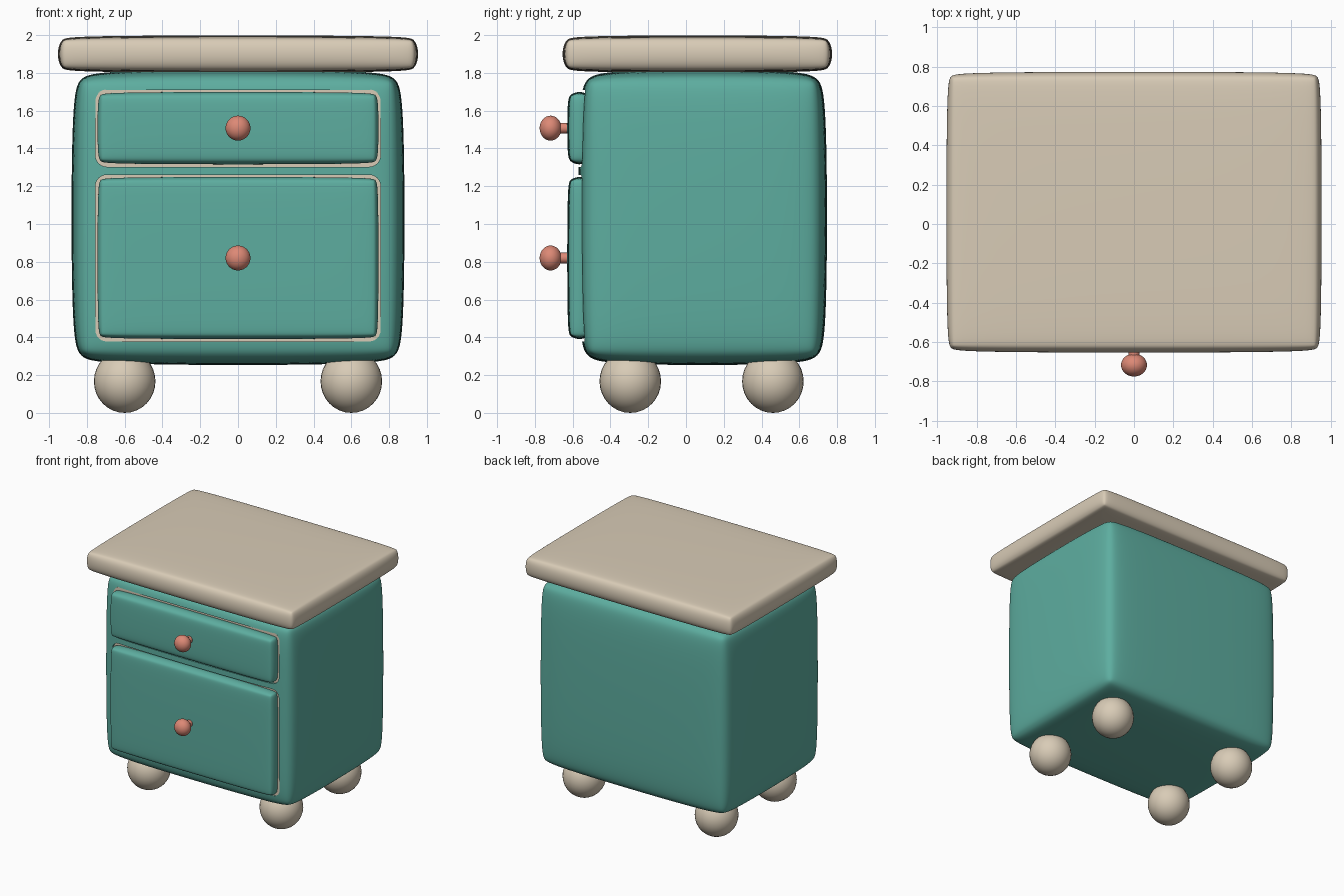
import bpy, bmesh, math
from mathutils import Vector, Matrix

if "Cube" in bpy.data.objects:
    bpy.data.objects.remove(bpy.data.objects["Cube"])


def material(name, rgb):
    m = bpy.data.materials.new(name)
    m.diffuse_color = (*rgb, 1)
    m.use_nodes = True
    m.node_tree.nodes["Principled BSDF"].inputs["Base Color"].default_value = m.diffuse_color
    return m


TEAL = material("teal", (0.11, 0.42, 0.35))
CREAM = material("cream", (0.69, 0.60, 0.47))
CORAL = material("coral", (0.72, 0.25, 0.18))


def finish(name, bm, mat):
    me = bpy.data.meshes.new(name)
    bm.to_mesh(me)
    bm.free()
    ob = bpy.data.objects.new(name, me)
    bpy.context.collection.objects.link(ob)
    me.materials.append(mat)
    return ob


def apply_modifiers(ob):
    bpy.ops.object.select_all(action='DESELECT')
    bpy.context.view_layer.objects.active = ob
    ob.select_set(True)
    for m in list(ob.modifiers):
        bpy.ops.object.modifier_apply(modifier=m.name)
    bpy.ops.object.shade_smooth_by_angle(angle=math.radians(35))


def soft_box(name, lo, hi, radius, mat, levels=3, y_edges_only=False):
    """Pillow-soft box: bevelled cage, subdivided."""
    lo, hi = Vector(lo), Vector(hi)
    bm = bmesh.new()
    bmesh.ops.create_cube(bm, size=1)
    bmesh.ops.scale(bm, vec=hi - lo, verts=bm.verts)
    bmesh.ops.translate(bm, vec=(lo + hi) / 2, verts=bm.verts)
    edges = bm.edges[:]
    if y_edges_only:
        edges = [e for e in edges
                 if abs(e.verts[0].co.y - e.verts[1].co.y) > 1e-4]
    bmesh.ops.bevel(bm, geom=edges, offset=radius, affect='EDGES', profile=0.5,
                    segments=6 if y_edges_only else 2)
    ob = finish(name, bm, mat)
    if levels:
        s = ob.modifiers.new("soft", 'SUBSURF')
        s.levels = s.render_levels = levels
        apply_modifiers(ob)
    return ob


def ball(name, centre, radii, mat):
    bm = bmesh.new()
    bmesh.ops.create_uvsphere(bm, u_segments=32, v_segments=16, radius=1)
    bmesh.ops.scale(bm, vec=radii, verts=bm.verts)
    bmesh.ops.translate(bm, vec=centre, verts=bm.verts)
    ob = finish(name, bm, mat)
    apply_modifiers(ob)


# Cabinet body and overhanging top
body = soft_box("cabinet_body", (-0.885, -0.575, 0.25), (0.885, 0.75, 1.82), 0.15, TEAL, 4)
soft_box("top_slab", (-0.955, -0.655, 1.80), (0.955, 0.775, 2.0), 0.07, CREAM)

# Drawers, each set in a shallow recess with a cream lining
for label, z0, z1 in (("upper", 1.315, 1.70), ("lower", 0.39, 1.25)):
    cutter = soft_box(label + "_recess_cutter", (-0.755, -0.8, z0 - 0.012),
                      (0.755, -0.53, z1 + 0.01), 0.06, TEAL, 0, True)
    cut = body.modifiers.new("recess", 'BOOLEAN')
    cut.operation, cut.object, cut.solver = 'DIFFERENCE', cutter, 'EXACT'
    apply_modifiers(body)
    bpy.data.objects.remove(cutter)

    lining = soft_box(label + "_recess_lining", (-0.757, -0.535, z0 - 0.014),
                      (0.757, -0.51, z1 + 0.012), 0.06, CREAM, 0, True)
    apply_modifiers(lining)
    soft_box(label + "_drawer_front", (-0.745, -0.63, z0), (0.745, -0.50, z1), 0.05, TEAL)

    # Knob and its stem
    z = (z0 + z1) / 2
    ball(label + "_knob", (0, -0.717, z), (0.066, 0.058, 0.066), CORAL)
    bm = bmesh.new()
    bmesh.ops.create_cone(bm, cap_ends=True, segments=24, radius1=0.028,
                          radius2=0.028, depth=0.09,
                          matrix=Matrix.Translation((0, -0.645, z))
                          @ Matrix.Rotation(math.pi / 2, 4, 'X'))
    apply_modifiers(finish(label + "_knob_stem", bm, CORAL))

# Ball feet
for side, x in (("left", -0.6), ("right", 0.6)):
    for end, y in (("front", -0.295), ("back", 0.46)):
        ball(f"{end}_{side}_foot", (x, y, 0.171), (0.163, 0.163, 0.167), CREAM)
        bpy.context.object.location.z = -0.004
